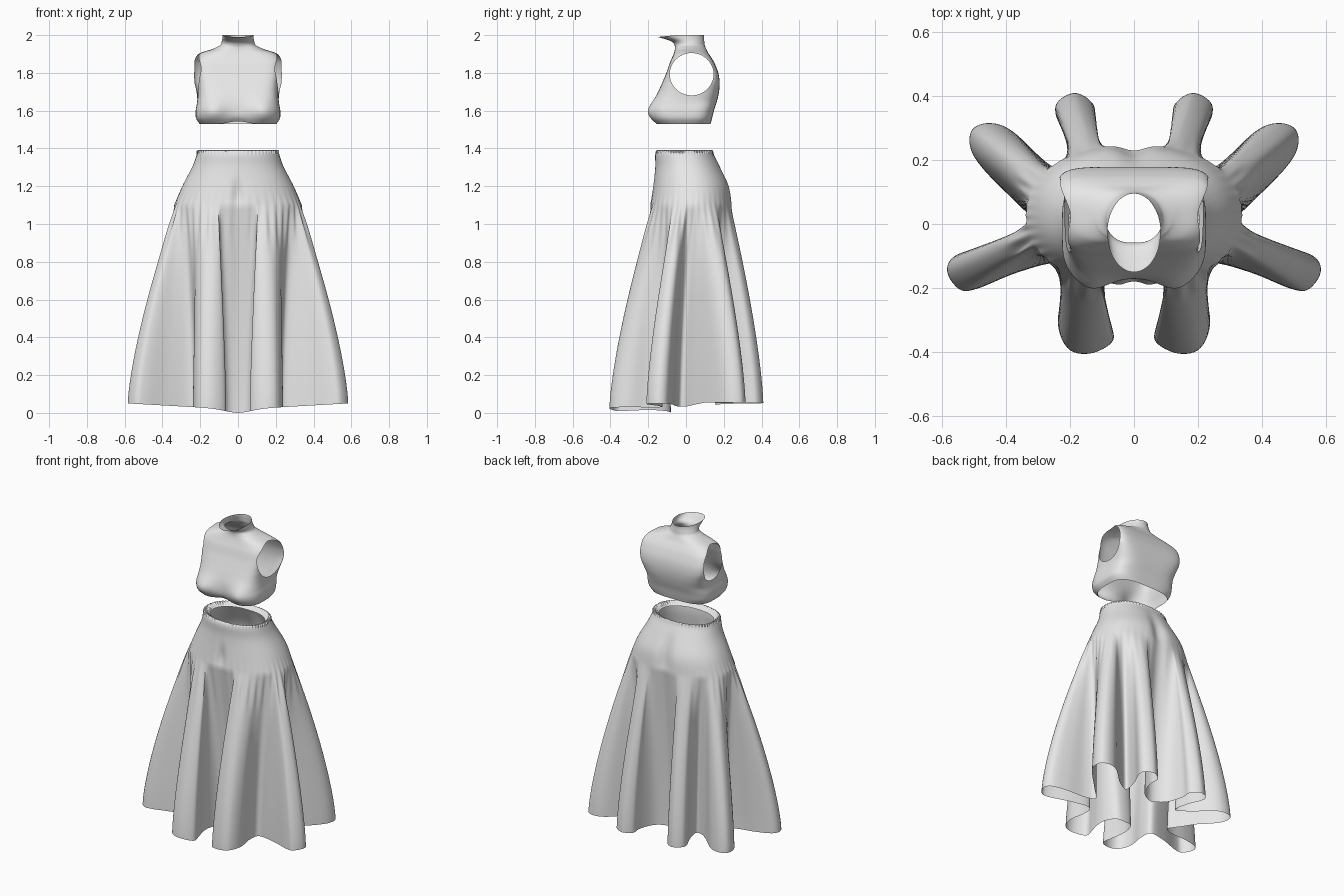
import bpy, bmesh, math

if "Cube" in bpy.data.objects:
    bpy.data.objects.remove(bpy.data.objects["Cube"])

TAU = 2 * math.pi


def spline(pts, count, closed=False):
    """Catmull-Rom samples through tuples of any length."""
    n = len(pts)
    spans = n if closed else n - 1
    get = (lambda i: pts[i % n]) if closed else (lambda i: pts[max(0, min(n - 1, i))])
    out = []
    for k in range(count):
        u = k * spans / (count if closed else count - 1)
        i = min(int(u), spans - 1)
        t = u - i
        out.append(tuple(
            b + 0.5 * t * (c - a + t * (2 * a - 5 * b + 4 * c - d + t * (3 * (b - c) + d - a)))
            for a, b, c, d in zip(get(i - 1), get(i), get(i + 1), get(i + 2))))
    return out


def ring_point(a, hx, yf, yb, n):
    """Point on a rounded section; angle 0 is the front, growing towards +x."""
    s, c = math.sin(a), -math.cos(a)
    r = (abs(s) ** n + abs(c) ** n) ** (-1 / n)
    return hx * r * s, (yf + yb) / 2 + (yb - yf) / 2 * r * c


def bump(v, mid, width):
    return math.exp(-((v - mid) / width) ** 2)


def loft(name, rows, mat):
    """Closed-loop rows, listed from the top down, skinned with quads."""
    bm = bmesh.new()
    vs = [[bm.verts.new(p) for p in row] for row in rows]
    m = len(rows[0])
    for r0, r1 in zip(vs, vs[1:]):
        for j in range(m):
            k = (j + 1) % m
            bm.faces.new((r0[j], r1[j], r1[k], r0[k]))
    for f in bm.faces:
        f.smooth = True
    mesh = bpy.data.meshes.new(name)
    mesh.materials.append(mat)
    ob = bpy.data.objects.new(name, mesh)
    bpy.context.collection.objects.link(ob)
    return ob, bm


cloth = bpy.data.materials.new("grey cloth")
cloth.diffuse_color = (0.8, 0.8, 0.8, 1)
cloth.use_nodes = True
cloth.node_tree.nodes["Principled BSDF"].inputs["Base Color"].default_value = cloth.diffuse_color

# --- Skirt: gathered waist, smooth hips, eight deep hanging folds ---
half_hem = [(0, -0.08), (0.055, -0.095), (0.088, -0.16), (0.09, -0.23), (0.075, -0.30),
            (0.066, -0.365), (0.135, -0.404), (0.205, -0.39), (0.238, -0.31), (0.222, -0.20),
            (0.24, -0.125), (0.36, -0.15), (0.49, -0.202), (0.545, -0.204), (0.583, -0.15),
            (0.56, -0.10), (0.46, -0.07), (0.34, -0.055), (0.28, -0.02), (0.35, 0.05),
            (0.465, 0.165), (0.51, 0.235), (0.505, 0.295), (0.45, 0.315), (0.38, 0.29),
            (0.27, 0.19), (0.19, 0.155), (0.205, 0.25), (0.244, 0.34), (0.235, 0.385),
            (0.18, 0.409), (0.125, 0.37), (0.125, 0.30), (0.085, 0.20), (0, 0.155)]
N = 384
hem = spline(half_hem + [(-x, y) for x, y in half_hem[-2:0:-1]], N, True)

# body angle for each hem sample: half by length along the hem, half by direction
lengths = [0]
for p, q in zip(hem, hem[1:] + hem[:1]):
    lengths.append(lengths[-1] + math.dist(p, q))
raw = sorted(0.5 * TAU * s / lengths[-1] + 0.5 * (math.atan2(x, -y) % TAU)
             for s, (x, y) in zip(lengths, hem))
angles = [sum(raw[(i + k) % N] + TAU * ((i + k) // N) for k in range(-6, 7)) / 13
          for i in range(N)]

# z, half width, front, back, roundness
hips = spline([(1.368, 0.178, -0.118, 0.108, 2.2), (1.382, 0.195, -0.138, 0.125, 2.2),
               (1.39, 0.212, -0.153, 0.14, 2.2), (1.365, 0.219, -0.163, 0.15, 2.2),
               (1.30, 0.243, -0.163, 0.185, 2.2), (1.20, 0.295, -0.175, 0.232, 2.2),
               (1.10, 0.337, -0.19, 0.247, 2.2)], 28)


def hip_point(a, sec):
    z = sec[0]
    x, y = ring_point(a, *sec[1:])
    # buttock cleft and front centre dent
    if y > 0.05:
        y -= 0.025 * bump(x, 0, 0.045) * bump(z, 1.17, 0.12)
    else:
        y += 0.02 * bump(x, 0, 0.025) * bump(z, 1.15, 0.07)
    return x, y, z


def gather(a, z):
    """Radial scale for the fine pleats below the hips and at the waist."""
    front = 0.15 + 0.85 * (0.5 + 0.5 * math.cos(a))
    pleat = 0.016 * front * bump(z, 1.0, 0.11) * math.cos(44 * a)
    waist = 0.025 * max(0, (z - 1.365) / 0.025) * math.sin(64 * a)
    return 1 + pleat + waist


rows = []
for sec in hips:
    row = []
    for a in angles:
        x, y, z = hip_point(a, sec)
        g = gather(a, z)
        row.append((x * g, y * g, z))
    rows.append(row)
steps = 46
for i in range(1, steps + 1):
    t = i / steps
    w = 1 - (1 - t) ** 1.4
    row = []
    for a, (hx, hy) in zip(angles, hem):
        x, y, z = hip_point(a, hips[-1])
        # hem is lowest at the front centre and lifts to the sides and back
        low = 0.017 + 0.057 * abs(hx) + min(0.025, max(0, 0.15 * hy))
        low = min(low, 0.055) - 0.017 * bump(hx, 0, 0.1) * (hy < 0)
        z += (low - z) * t
        g = gather(a, z)
        row.append(((x + (hx - x) * w) * g, (y + (hy - y) * w) * g, z))
    rows.append(row)
skirt, bm = loft("skirt", rows, cloth)
bm.to_mesh(skirt.data)
bm.free()

# --- Bodice: flared collar, sloping shoulders, bust, cropped hem ---
sections = spline([(2.0, 0.083, -0.15, 0.095, 2), (1.985, 0.083, -0.12, 0.095, 2),
                   (1.965, 0.086, -0.075, 0.097, 2), (1.945, 0.097, -0.06, 0.10, 2.1),
                   (1.925, 0.14, -0.059, 0.108, 2.5), (1.905, 0.20, -0.064, 0.118, 3.2),
                   (1.88, 0.228, -0.074, 0.135, 4.5), (1.85, 0.232, -0.087, 0.152, 6),
                   (1.80, 0.23, -0.104, 0.171, 6.5), (1.75, 0.225, -0.125, 0.178, 6),
                   (1.70, 0.218, -0.146, 0.175, 5), (1.65, 0.216, -0.163, 0.164, 4.2),
                   (1.60, 0.224, -0.17, 0.148, 4), (1.56, 0.222, -0.165, 0.138, 3.8),
                   (1.53, 0.203, -0.15, 0.13, 3.4)], 90)
rows = []
for sec in sections:
    z = sec[0]
    row = []
    for j in range(192):
        x, y = ring_point(TAU * j / 192, *sec[1:])
        if z < 1.93:
            # back is wider than the chest around the arms
            x *= 1 + 0.55 * (y - 0.04) * min(1, max(0, (z - 1.65) / 0.1))
        zz = z
        if y < 0:
            y -= 0.036 * bump(abs(x), 0.135, 0.07) * bump(z, 1.595, 0.065)
            # collar front dips a little, hem rises between the bust
            zz -= 0.1 * max(0, -y - 0.05) * max(0, (z - 1.97) / 0.03)
            zz += 0.014 * bump(x, 0, 0.06) * max(0, (1.58 - z) / 0.05)
        row.append((x, y, zz))
    rows.append(row)
bodice, bm = loft("bodice", rows, cloth)

# armholes: cut a clean oval, as seen from the side, out of both sides
CY, CZ, RY, RZ = 0.03, 1.793, 0.116, 0.112


def oval(co):
    return math.hypot((co.y - CY) / RY, (co.z - CZ) / RZ) - 1


rim = []
for e in list(bm.edges):
    a, b = e.verts
    fa, fb = oval(a.co), oval(b.co)
    if fa * fb < 0 and abs(a.co.x) > 0.11:
        rim.append(bmesh.utils.edge_split(e, a, fa / (fa - fb))[1])
bmesh.ops.connect_verts(bm, verts=rim)
holes = [f for f in bm.faces
         if abs(f.calc_center_median().x) > 0.11 and oval(f.calc_center_median()) < 0]
bmesh.ops.delete(bm, geom=holes, context='FACES')
bm.to_mesh(bodice.data)
bm.free()
